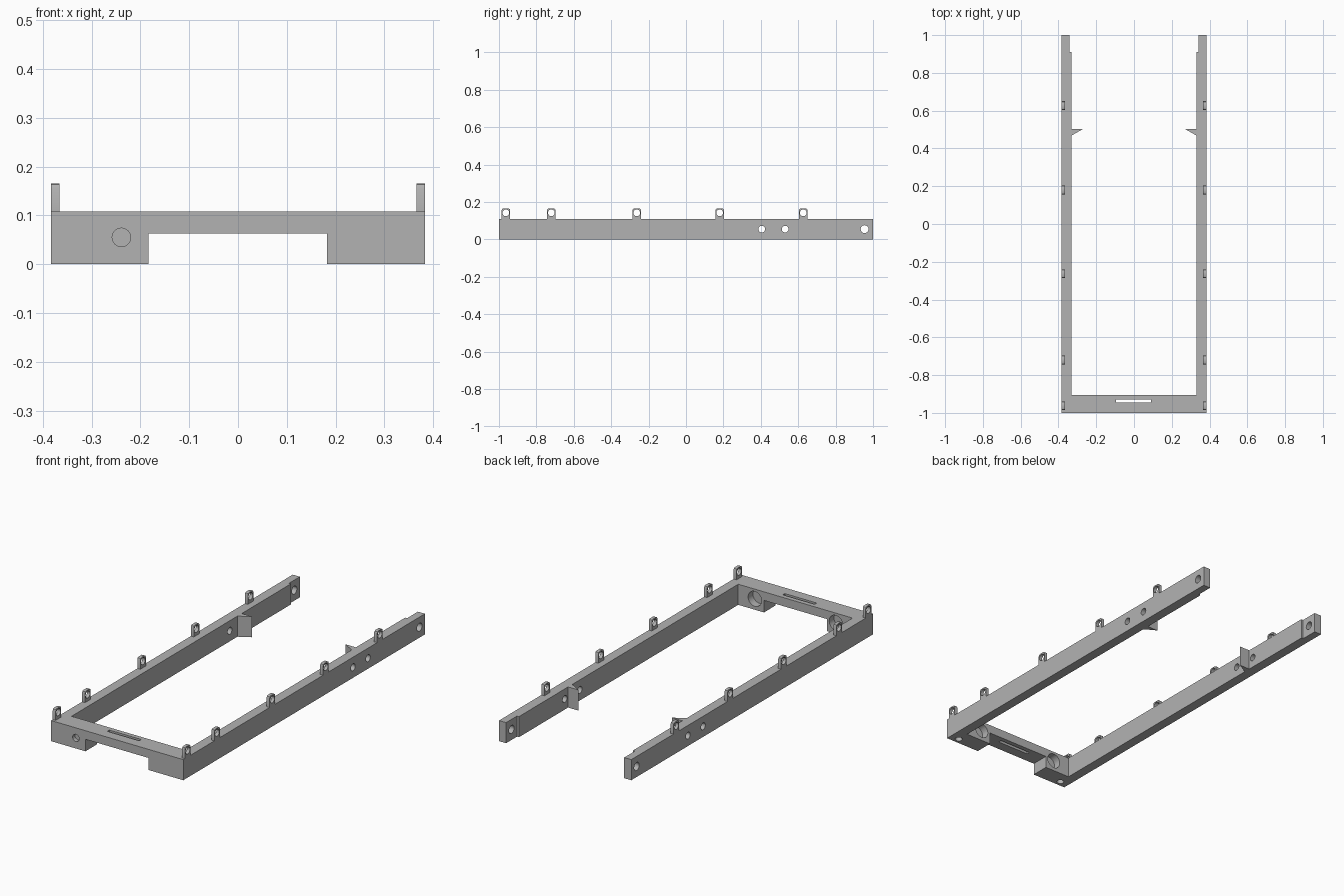
import bpy, bmesh
from math import pi, radians
from mathutils import Matrix, Vector

if "Cube" in bpy.data.objects:
    bpy.data.objects.remove(bpy.data.objects["Cube"])

grey = bpy.data.materials.new("plain grey")
grey.use_nodes = True
colour = (0.45, 0.45, 0.45, 1)
grey.diffuse_color = colour
grey.node_tree.nodes["Principled BSDF"].inputs["Base Color"].default_value = colour

H = 0.108      # rail height
OUT = 0.383    # outer half width
INN = 0.331    # inner half width
AXES = {"X": Matrix.Rotation(pi / 2, 4, "Y"),
        "Y": Matrix.Rotation(pi / 2, 4, "X"),
        "Z": Matrix.Identity(4)}


def make_object(name, bm):
    bmesh.ops.recalc_face_normals(bm, faces=bm.faces)
    mesh = bpy.data.meshes.new(name)
    bm.to_mesh(mesh)
    bm.free()
    mesh.materials.append(grey)
    obj = bpy.data.objects.new(name, mesh)
    bpy.context.collection.objects.link(obj)
    return obj


def prism(name, points, offset):
    """Extrude a closed outline of 3D points along offset."""
    bm = bmesh.new()
    face = bm.faces.new([bm.verts.new(p) for p in points])
    new = bmesh.ops.extrude_face_region(bm, geom=[face])["geom"]
    verts = [v for v in new if isinstance(v, bmesh.types.BMVert)]
    bmesh.ops.translate(bm, verts=verts, vec=Vector(offset))
    return make_object(name, bm)


def add_box(bm, low, high):
    low, high = Vector(low), Vector(high)
    size = Matrix.Diagonal((*(high - low), 1))
    bmesh.ops.create_cube(bm, size=1, matrix=Matrix.Translation((low + high) / 2) @ size)


def add_rod(bm, centre, radius, length, axis):
    bmesh.ops.create_cone(bm, cap_ends=True, segments=32, radius1=radius, radius2=radius,
                          depth=length, matrix=Matrix.Translation(centre) @ AXES[axis])


def cut(obj, bm):
    """Subtract the cutter geometry and bake the result."""
    cutter = make_object("cutter", bm)
    cutter.hide_render = True
    mod = obj.modifiers.new("cut", "BOOLEAN")
    mod.operation, mod.solver, mod.object = "DIFFERENCE", "EXACT", cutter
    graph = bpy.context.evaluated_depsgraph_get()
    baked = bpy.data.meshes.new_from_object(obj.evaluated_get(graph))
    obj.modifiers.clear()
    obj.data = baked
    bpy.data.objects.remove(cutter)


def finish(obj):
    bpy.ops.object.select_all(action="DESELECT")
    obj.select_set(True)
    bpy.context.view_layer.objects.active = obj
    bpy.ops.object.shade_smooth_by_angle(angle=radians(30))


# U-shaped frame with stepped rail ends and inner fins
half = [(OUT, -1), (OUT, 1), (0.342, 1), (0.342, 0.91), (INN, 0.91),
        (INN, 0.503), (0.27, 0.503), (INN, 0.468), (INN, -0.905)]
outline = half + [(-x, y) for x, y in reversed(half)]
frame = prism("frame", [(x, y, 0) for x, y in outline], (0, 0, H))

# Notch, slot and holes in the frame
cuts = bmesh.new()
add_box(cuts, (-0.184, -1.1, -0.1), (0.182, -0.8, 0.063))
cut(frame, cuts)
cuts = bmesh.new()
add_box(cuts, (-0.095, -0.946, 0), (0.09, -0.929, 0.2))
for y, radius in ((0.405, 0.018), (0.53, 0.018), (0.955, 0.021)):
    add_rod(cuts, (0, y, 0.055), radius, 1, "X")
add_rod(cuts, (-0.239, -1, 0.055), 0.019, 0.04, "Y")
for side in (-1, 1):
    add_rod(cuts, (side * 0.235, -0.905, 0.057), 0.039, 0.08, "Y")
    add_rod(cuts, (side * 0.332, -0.97, 0), 0.018, 0.08, "Z")
cut(frame, cuts)
finish(frame)

# Pierced lugs along the top outer edges
W, C, TOP = 0.023, 0.010, 0.166
lug_half = [(W, H), (W, TOP - C), (W - C * 0.3, TOP - C * 0.3), (W - C, TOP)]
lug_shape = lug_half + [(-y, z) for y, z in reversed(lug_half)]
for label, side in (("left", 1), ("right", -1)):
    for i, yc in enumerate((-0.963, -0.72, -0.263, 0.18, 0.627)):
        points = [(side * OUT, yc + y, z) for y, z in lug_shape]
        lug = prism(f"{label}_lug_{i + 1}", points, (-side * 0.017, 0, 0))
        cuts = bmesh.new()
        add_rod(cuts, (side * OUT, yc, 0.142), 0.018, 0.1, "X")
        cut(lug, cuts)
        finish(lug)
